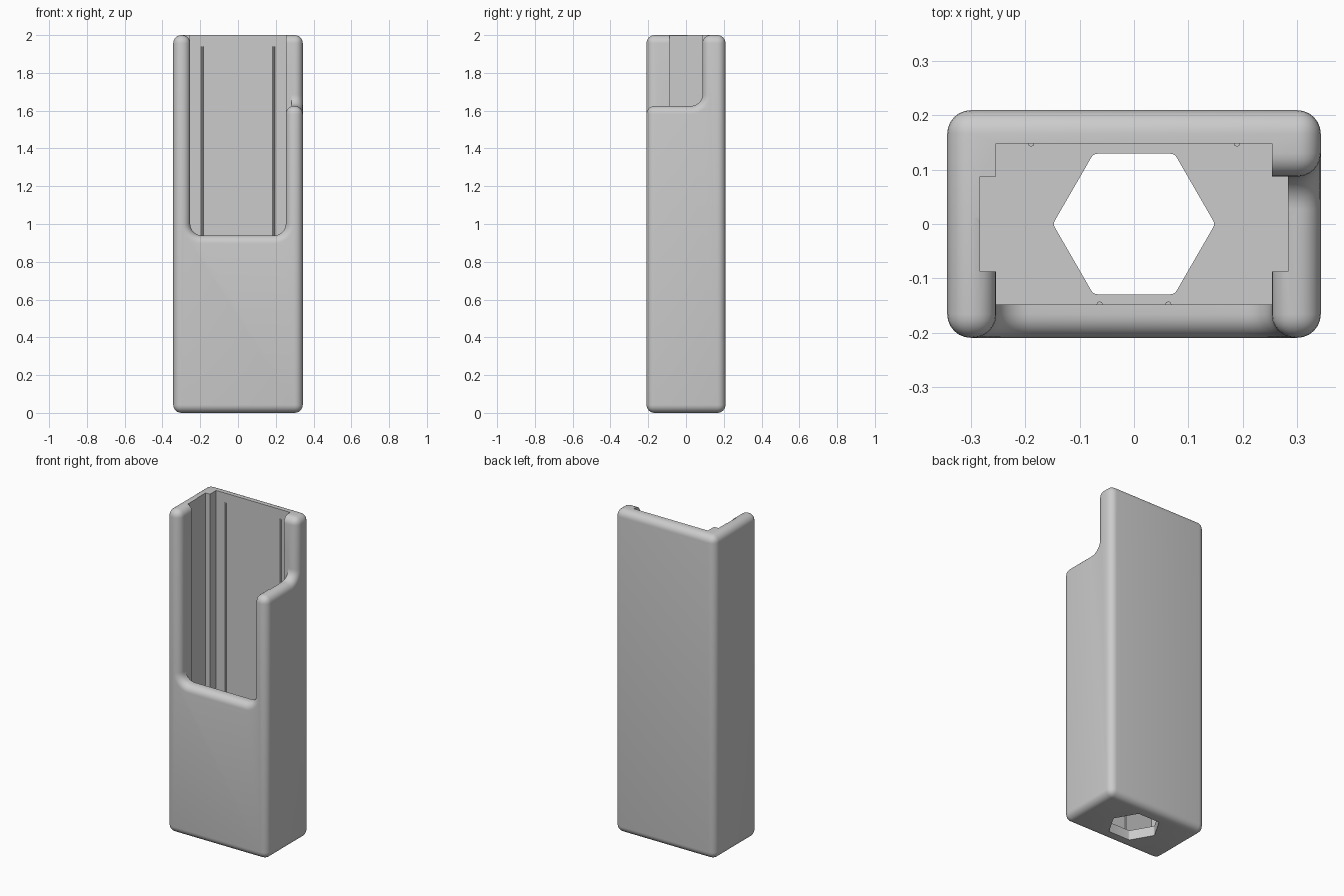
import bpy, bmesh, math

if "Cube" in bpy.data.objects:
    bpy.data.objects.remove(bpy.data.objects["Cube"])

HX, HY, H = 0.343, 0.209, 2.0      # half width, half depth, height
WALL, ROUND = 0.061, 0.043         # wall thickness, edge rounding
IX, IY, SX, SY = 0.253, 0.148, 0.283, 0.087   # cavity and side slot half sizes

grey = bpy.data.materials.new("grey plastic")
grey.diffuse_color = (0.6, 0.6, 0.6, 1)
grey.use_nodes = True
grey.node_tree.nodes["Principled BSDF"].inputs["Base Color"].default_value = grey.diffuse_color


def prism(name, profile, lo, hi, place):
    """Extrude a 2D profile; place(a, b, t) maps it into space."""
    bm = bmesh.new()
    low = [bm.verts.new(place(a, b, lo)) for a, b in profile]
    high = [bm.verts.new(place(a, b, hi)) for a, b in profile]
    n = len(profile)
    bm.faces.new(low)
    bm.faces.new(high)
    for i in range(n):
        j = (i + 1) % n
        bm.faces.new((low[i], low[j], high[j], high[i]))
    bmesh.ops.recalc_face_normals(bm, faces=bm.faces)
    mesh = bpy.data.meshes.new(name)
    bm.to_mesh(mesh)
    bm.free()
    ob = bpy.data.objects.new(name, mesh)
    mesh.materials.append(grey)
    bpy.context.collection.objects.link(ob)
    return ob


def upright(a, b, t):
    return (a, b, t)


def facing_front(a, b, t):
    return (a, t, b)


def facing_side(a, b, t):
    return (t, a, b)


def rect(x, y):
    return [(-x, -y), (x, -y), (x, y), (-x, y)]


def arc(cx, cy, r, start, end, n=8):
    steps = [math.radians(start + (end - start) * i / n) for i in range(n + 1)]
    return [(cx + r * math.cos(t), cy + r * math.sin(t)) for t in steps]


def apply_modifiers(ob):
    deps = bpy.context.evaluated_depsgraph_get()
    mesh = bpy.data.meshes.new_from_object(ob.evaluated_get(deps))
    ob.modifiers.clear()
    ob.data = mesh


def cut(ob, cutter):
    mod = ob.modifiers.new("cut", 'BOOLEAN')
    mod.operation, mod.solver, mod.object = 'DIFFERENCE', 'EXACT', cutter
    apply_modifiers(ob)
    bpy.data.objects.remove(cutter)


# Solid block with the front window and the side notch
holder = prism("holder", rect(HX, HY), 0, H, upright)
R = 0.06
window = [(-IX, 2.3)] + arc(-IX + R, 0.94 + R, R, 180, 270) \
    + arc(IX - R, 0.94 + R, R, 270, 360) + [(IX, 2.3)]
cut(holder, prism("window_cutter", window, -0.5, -0.03, facing_front))
notch = [(-0.5, 2.3), (-0.5, 1.625)] + arc(SY - R, 1.625 + R, R, 270, 360) + [(SY, 2.3)]
cut(holder, prism("notch_cutter", notch, 0.2, 0.6, facing_side))

# Round every convex edge
bm = bmesh.new()
bm.from_mesh(holder.data)
bmesh.ops.remove_doubles(bm, verts=bm.verts, dist=1e-5)
weight = bm.edges.layers.float.new("bevel_weight_edge")
for e in bm.edges:
    if len(e.link_faces) == 2 and e.calc_face_angle_signed() > math.radians(40):
        e[weight] = 1.0
bm.to_mesh(holder.data)
bm.free()
bevel = holder.modifiers.new("round", 'BEVEL')
bevel.limit_method, bevel.width, bevel.segments = 'WEIGHT', ROUND, 6
bevel.use_clamp_overlap = False
apply_modifiers(holder)

# Cavity with a wider slot along each side
cavity = [(-IX, -IY), (IX, -IY), (IX, -SY), (SX, -SY), (SX, SY), (IX, SY),
          (IX, IY), (-IX, IY), (-IX, SY), (-SX, SY), (-SX, -SY), (-IX, -SY)]
cut(holder, prism("cavity_cutter", cavity, WALL, 2.3, upright))

# Hexagonal hole through the floor, with softened corners
hexagon = []
for k in range(6):
    a = 60 * k
    c = math.radians(a)
    hexagon += arc(0.134 * math.cos(c), 0.134 * math.sin(c), 0.013, a - 30, a + 30, 4)
cut(holder, prism("hole_cutter", hexagon, -0.2, 0.3, upright))

# Thin grip ribs on the inner back and front walls
for side, word in ((-1, "left"), (1, "right")):
    prism("back_rib_" + word, arc(side * 0.189, IY, 0.006, 0, 360, 8)[:-1],
          WALL - 0.01, 1.94, upright)
    prism("front_rib_" + word, arc(side * 0.063, -IY, 0.006, 0, 360, 8)[:-1],
          WALL - 0.01, 0.88, upright)

# Smooth shading on the rounded edges
bpy.ops.object.select_all(action='DESELECT')
holder.select_set(True)
bpy.context.view_layer.objects.active = holder
bpy.ops.object.shade_smooth_by_angle(angle=math.radians(30))
